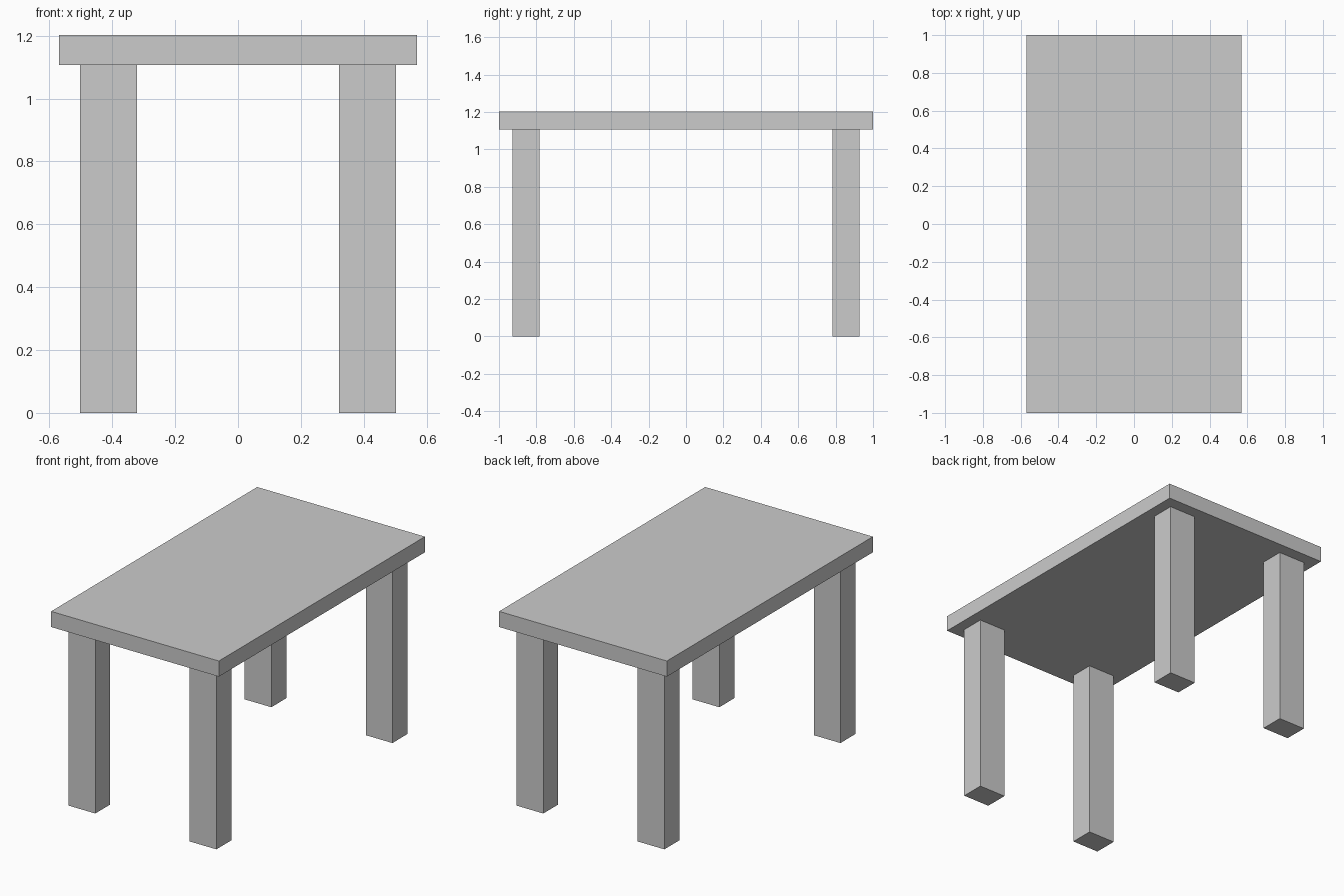
import bpy

if "Cube" in bpy.data.objects:
    bpy.data.objects.remove(bpy.data.objects["Cube"])

TOP_Z, UNDER_Z = 1.203, 1.107


def box(name, x, y, z):
    """Box spanning the (min, max) ranges on each axis."""
    bpy.ops.mesh.primitive_cube_add(size=1, location=[sum(r) / 2 for r in (x, y, z)])
    ob = bpy.context.object
    ob.name = name
    ob.scale = [r[1] - r[0] for r in (x, y, z)]
    bpy.ops.object.transform_apply(location=False, rotation=False, scale=True)
    return ob


# Table top
box("table_top", (-0.57, 0.57), (-1, 1), (UNDER_Z, TOP_Z))

# Four legs, mirrored to each corner
for side, sx in (("left", -1), ("right", 1)):
    for end, sy in (("front", -1), ("back", 1)):
        x = sorted((sx * 0.321, sx * 0.502))
        y = sorted((sy * 0.782, sy * 0.927))
        box(f"{end}_{side}_leg", x, y, (0, UNDER_Z))
